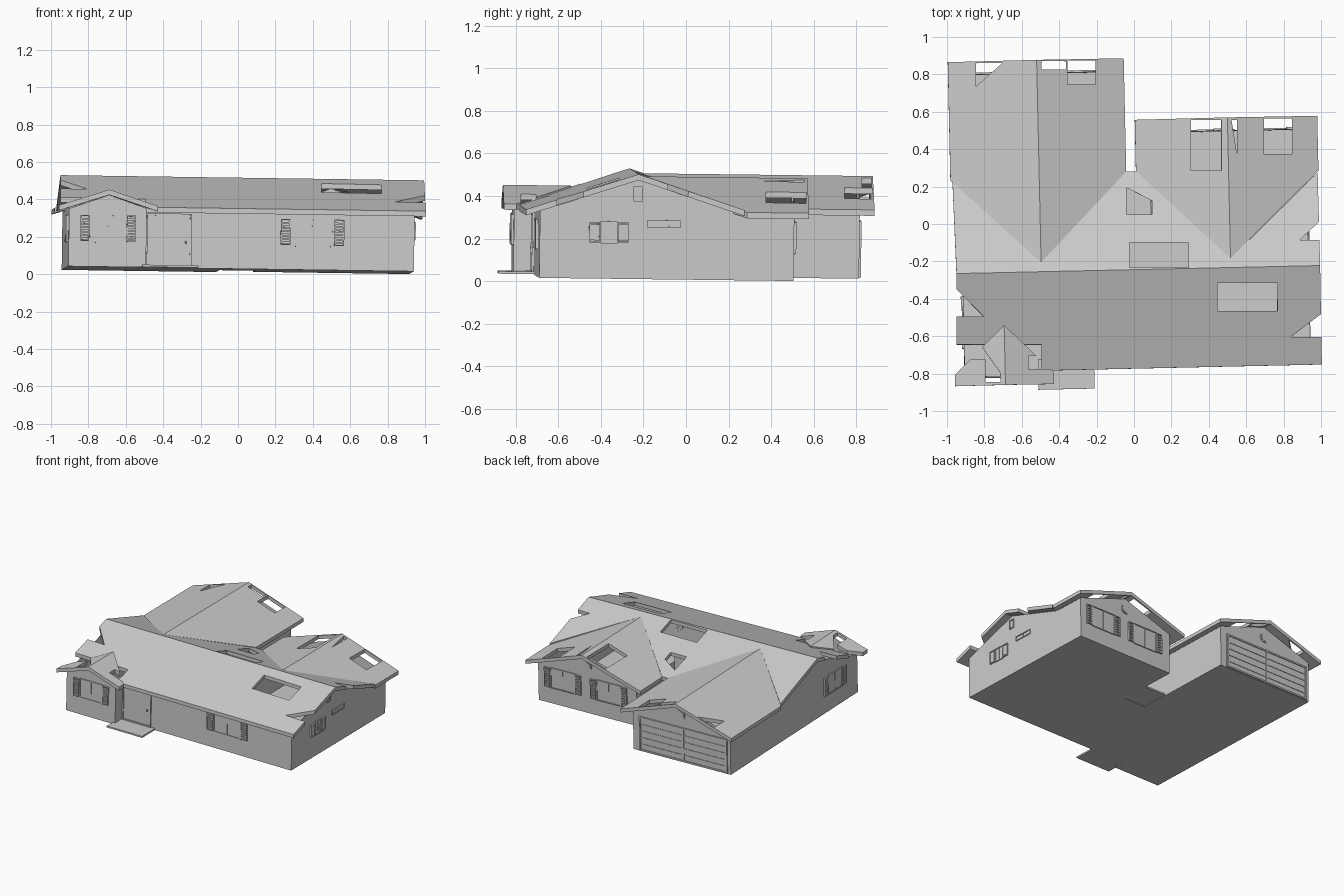
import bpy, bmesh, math
from mathutils import Matrix, Vector

cube = bpy.data.objects.get("Cube")
if cube:
    bpy.data.objects.remove(cube, do_unlink=True)

grey = bpy.data.materials.new("plain grey")
grey.use_nodes = True
grey.diffuse_color = (0.6, 0.6, 0.6, 1)
grey.node_tree.nodes["Principled BSDF"].inputs["Base Color"].default_value = (0.6, 0.6, 0.6, 1)
grey.node_tree.nodes["Principled BSDF"].inputs["Roughness"].default_value = 0.9

# The whole house sits slightly turned and tilted
YAW = 0.022
PLACE = (Matrix.Translation((0, 0, 0.02)) @ Matrix.Rotation(0.014, 4, 'Y')
         @ Matrix.Rotation(-0.0125, 4, 'X') @ Matrix.Rotation(YAW, 4, 'Z'))
parts = []


def finish(name, bm, recalc=True):
    if recalc:
        bmesh.ops.recalc_face_normals(bm, faces=bm.faces)
    me = bpy.data.meshes.new(name)
    bm.to_mesh(me)
    bm.free()
    me.materials.append(grey)
    ob = bpy.data.objects.new(name, me)
    bpy.context.collection.objects.link(ob)
    parts.append(ob)
    return ob


def prism(bm, bottom, top):
    a = [bm.verts.new(p) for p in bottom]
    b = [bm.verts.new(p) for p in top]
    n = len(a)
    bm.faces.new(a[::-1])
    bm.faces.new(b)
    for i in range(n):
        bm.faces.new((a[i], a[(i + 1) % n], b[(i + 1) % n], b[i]))


# ---------- roof ----------
PITCH, THICK = 0.325, 0.028
main_z = lambda x, y: 0.493 - PITCH * abs(y + 0.25)
garage_z = lambda x, y: 0.477 - PITCH * abs(x + 0.508)
wing_z = lambda x, y: 0.477 - PITCH * abs(x - 0.505)
bump_z = lambda x, y: 0.412 - PITCH * abs(x + 0.712)


def roof_panel(name, outline, height, holes=()):
    bm = bmesh.new()
    prism(bm, [(x, y, height(x, y) - THICK) for x, y in outline],
          [(x, y, height(x, y)) for x, y in outline])
    ob = finish(name, bm)
    if not holes:
        return
    # cut the openings with upright prisms
    bm = bmesh.new()
    for hole in holes:
        pts = [(x + YAW * y, y - YAW * x) for x, y in hole]
        prism(bm, [(x, y, 0.1) for x, y in pts], [(x, y, 0.8) for x, y in pts])
    cutter = finish("cutter", bm)
    parts.remove(cutter)
    cutter.hide_render = True
    mod = ob.modifiers.new("openings", 'BOOLEAN')
    mod.object, mod.operation, mod.solver = cutter, 'DIFFERENCE', 'EXACT'
    bpy.context.view_layer.update()
    dg = bpy.context.evaluated_depsgraph_get()
    cut = bpy.data.meshes.new_from_object(ob.evaluated_get(dg))
    ob.modifiers.clear()
    ob.data = cut
    bpy.data.objects.remove(cutter, do_unlink=True)


def rect(x0, x1, y0, y1):
    return [(x0, y0), (x1, y0), (x1, y1), (x0, y1)]


roof_panel("main_roof_front", [(-0.962, -0.25), (-0.972, -0.777), (0.983, -0.777), (0.983, -0.25)], main_z,
           [rect(0.44, 0.76, -0.47, -0.32),
            [(1.03, -0.46), (0.83, -0.61), (1.03, -0.61)],
            [(-1.0, -0.31), (-0.81, -0.5), (-1.0, -0.5)],
            [(-1.0, -0.65), (-0.80, -0.65), (-0.71, -0.82), (-1.0, -0.82)],
            rect(-0.70, -0.50, -0.82, -0.65)])
roof_panel("main_roof_back", [(0.983, -0.25), (0.983, 0.25), (0.505, -0.2), (0.012, 0.277), (-0.04, 0.277),
                              (-0.508, -0.2), (-0.97, 0.24), (-0.962, -0.25)], main_z,
           [rect(-0.03, 0.285, -0.238, -0.105),
            [(-0.045, 0.19), (-0.045, 0.045), (0.09, 0.045), (0.09, 0.12)],
            [(1.02, 0.04), (1.02, -0.09), (0.88, -0.09)]])
roof_panel("garage_roof_right", [(-0.508, -0.2), (-0.508, 0.883), (-0.981, 0.883), (-0.981, 0.25)], garage_z,
           [[(-0.85, 0.73), (-0.71, 0.855), (-0.85, 0.855)]])
roof_panel("garage_roof_left", [(-0.508, -0.2), (-0.04, 0.277), (-0.04, 0.883), (-0.508, 0.883)], garage_z,
           [rect(-0.36, -0.21, 0.74, 0.87), rect(-0.50, -0.37, 0.82, 0.865)])
roof_panel("wing_roof_right", [(0.505, -0.2), (0.505, 0.553), (0.012, 0.553), (0.012, 0.277)], wing_z,
           [rect(0.30, 0.46, 0.28, 0.55)])
roof_panel("wing_roof_left", [(0.505, -0.2), (0.988, 0.26), (0.988, 0.553), (0.505, 0.553)], wing_z,
           [rect(0.69, 0.84, 0.37, 0.56), [(0.515, 0.55), (0.545, 0.36), (0.545, 0.55)]])
roof_panel("entry_roof_right", [(-0.712, -0.53), (-0.98, -0.79), (-0.98, -0.85), (-0.712, -0.85)], bump_z,
           [[(-0.95, -0.66), (-0.82, -0.66), (-0.72, -0.80), (-0.72, -0.85), (-0.80, -0.85),
             (-0.80, -0.73), (-0.95, -0.73)]])
roof_panel("entry_roof_left", [(-0.712, -0.53), (-0.712, -0.85), (-0.45, -0.85), (-0.45, -0.79)], bump_z,
           [[(-0.57, -0.71), (-0.5, -0.71), (-0.45, -0.78), (-0.57, -0.78)]])

# ---------- walls: open shell with floor ----------
bm = bmesh.new()


def wall(points):
    bm.faces.new([bm.verts.new(p) for p in points])


XW, YF, YB, YW, YG = 0.925, -0.71, -0.80, 0.485, 0.815
XN0, XN1, YN, XB, H = -0.10, 0.09, 0.0, -0.51, 0.308
wall([(XW, y, z) for y, z in [(YF, 0), (YW, 0), (YW, H), (0.25, H), (-0.25, 0.465), (YF, 0.315)]])
wall([(-XW, y, z) for y, z in [(YB, 0), (YB, H), (YF, 0.315), (-0.25, 0.465), (0.25, H), (YG, H), (YG, 0)]])
wall([(XB, YF, 0), (XW, YF, 0), (XW, YF, 0.315), (XB, YF, 0.315)])
wall([(XB, YB, 0), (XB, YF, 0), (XB, YF, 0.315), (XB, YB, 0.315)])
wall([(x, YB, z) for x, z in [(-XW, 0), (XB, 0), (XB, 0.315), (-0.712, 0.384), (-XW, H)]])
wall([(x, YW, z) for x, z in [(XW, 0), (XN1, 0), (XN1, 0.312), (0.505, 0.449), (XW, H)]])
wall([(x, YG, z) for x, z in [(XN0, 0), (-XW, 0), (-XW, 0.312), (-0.508, 0.449), (XN0, 0.312)]])
wall([(XN1, YN, 0), (XN0, YN, 0), (XN0, YN, 0.375), (XN1, YN, 0.375)])
wall([(XN1, YW, 0), (XN1, YN, 0), (XN1, YN, 0.312), (XN1, YW, 0.312)])
wall([(XN0, YN, 0), (XN0, YG, 0), (XN0, YG, 0.312), (XN0, YN, 0.312)])
wall([(x, y, 0) for x, y in [(-XW, YB), (-XW, YG), (XN0, YG), (XN0, YN), (XN1, YN), (XN1, YW),
                             (XW, YW), (XW, YF), (XB, YF), (XB, YB)]])
bmesh.ops.remove_doubles(bm, verts=bm.verts, dist=1e-5)
finish("walls_and_floor", bm, recalc=False)


# ---------- details fixed to walls ----------
def box(bm, x0, x1, y0, y1, z0, z1):
    prism(bm, [(x, y, z0) for x, y in rect(x0, x1, y0, y1)], [(x, y, z1) for x, y in rect(x0, x1, y0, y1)])


def on_wall(face, offset):
    """Returns a function adding a box at (along, height) that stands off a wall."""
    def add(bm, u0, u1, z0, z1, out, start=-0.001):
        a, b = sorted((offset + face[1] * start, offset + face[1] * out))
        if face[0] == 'x':
            box(bm, a, b, u0, u1, z0, z1)
        else:
            box(bm, u0, u1, a, b, z0, z1)
    return add


front, bump = on_wall(('y', -1), YF), on_wall(('y', -1), YB)
rear, garage = on_wall(('y', 1), YW), on_wall(('y', 1), YG)
left, right = on_wall(('x', 1), XW), on_wall(('x', -1), -XW)


def frame(add, bm, u0, u1, z0, z1, w, out):
    add(bm, u0, u0 + w, z0, z1, out)
    add(bm, u1 - w, u1, z0, z1, out)
    add(bm, u0 + w, u1 - w, z0, z0 + w, out)
    add(bm, u0 + w, u1 - w, z1 - w, z1, out)


def window(name, add, u0, u1, z0, z1, shutter=0.05, bars=2):
    bm = bmesh.new()
    add(bm, u0, u1, z0, z1, 0.003)
    frame(add, bm, u0, u1, z0, z1, 0.007, 0.008)
    for i in range(1, bars):
        u = u0 + (u1 - u0) * i / bars
        add(bm, u - 0.002, u + 0.002, z0, z1, 0.006)
    finish(name, bm)
    if not shutter:
        return
    # louvred shutters on both sides
    bm = bmesh.new()
    for a, b in ((u0 - shutter, u0 - 0.002), (u1 + 0.002, u1 + shutter)):
        frame(add, bm, a, b, z0 + 0.005, z1 - 0.005, 0.006, 0.012)
        for i in range(7):
            z = z0 + 0.015 + (z1 - z0 - 0.03) * i / 7
            add(bm, a + 0.006, b - 0.006, z, z + 0.011, 0.009)
    finish(name + "_shutters", bm)


window("entry_window", bump, -0.813, -0.618, 0.13, 0.28)
window("front_window", front, 0.265, 0.495, 0.125, 0.275, 0.055)
window("left_window", left, -0.425, -0.345, 0.165, 0.27, 0.053)
window("left_high_window", left, -0.205, -0.05, 0.243, 0.278, 0)
window("left_gable_vent", left, -0.272, -0.23, 0.365, 0.435, 0, 1)
window("right_window", right, -0.60, -0.42, 0.13, 0.28)
window("back_window_left", rear, 0.61, 0.82, 0.12, 0.28)
window("back_window_right", rear, 0.22, 0.43, 0.12, 0.28)

# front door
bm = bmesh.new()
front(bm, -0.495, -0.275, 0.012, 0.28, 0.004)
frame(front, bm, -0.505, -0.265, 0.012, 0.29, 0.01, 0.01)
front(bm, -0.30, -0.292, 0.13, 0.145, 0.015)
finish("front_door", bm)

# garage door with rails and a centre post
bm = bmesh.new()
garage(bm, -0.89, -0.165, 0.005, 0.26, 0.003)
frame(garage, bm, -0.90, -0.155, 0.005, 0.27, 0.012, 0.01)
garage(bm, -0.533, -0.522, 0.005, 0.265, 0.008)
for i in range(1, 5):
    z = 0.005 + 0.255 * i / 5
    garage(bm, -0.89, -0.165, z - 0.004, z + 0.004, 0.007)
finish("garage_door", bm)

# round gable vents
for name, x, y in (("wing_vent", 0.505, YW), ("garage_vent", -0.508, YG)):
    bm = bmesh.new()
    for r, d in ((0.038, 0.012), (0.03, 0.018)):
        bmesh.ops.create_cone(bm, cap_ends=True, segments=20, radius1=r, radius2=r, depth=d,
                              matrix=Matrix.Translation((x, y, 0.365)) @ Matrix.Rotation(math.pi / 2, 4, 'X'))
    finish(name, bm)

# entry slab and back step
bm = bmesh.new()
box(bm, -0.53, -0.23, -0.875, YF, 0.001, 0.013)
finish("entry_slab", bm)
bm = bmesh.new()
box(bm, XN0, XN1, YN, 0.22, 0.004, 0.016)
finish("back_step", bm)

for ob in parts:
    ob.data.transform(PLACE)
    ob.data.update()
